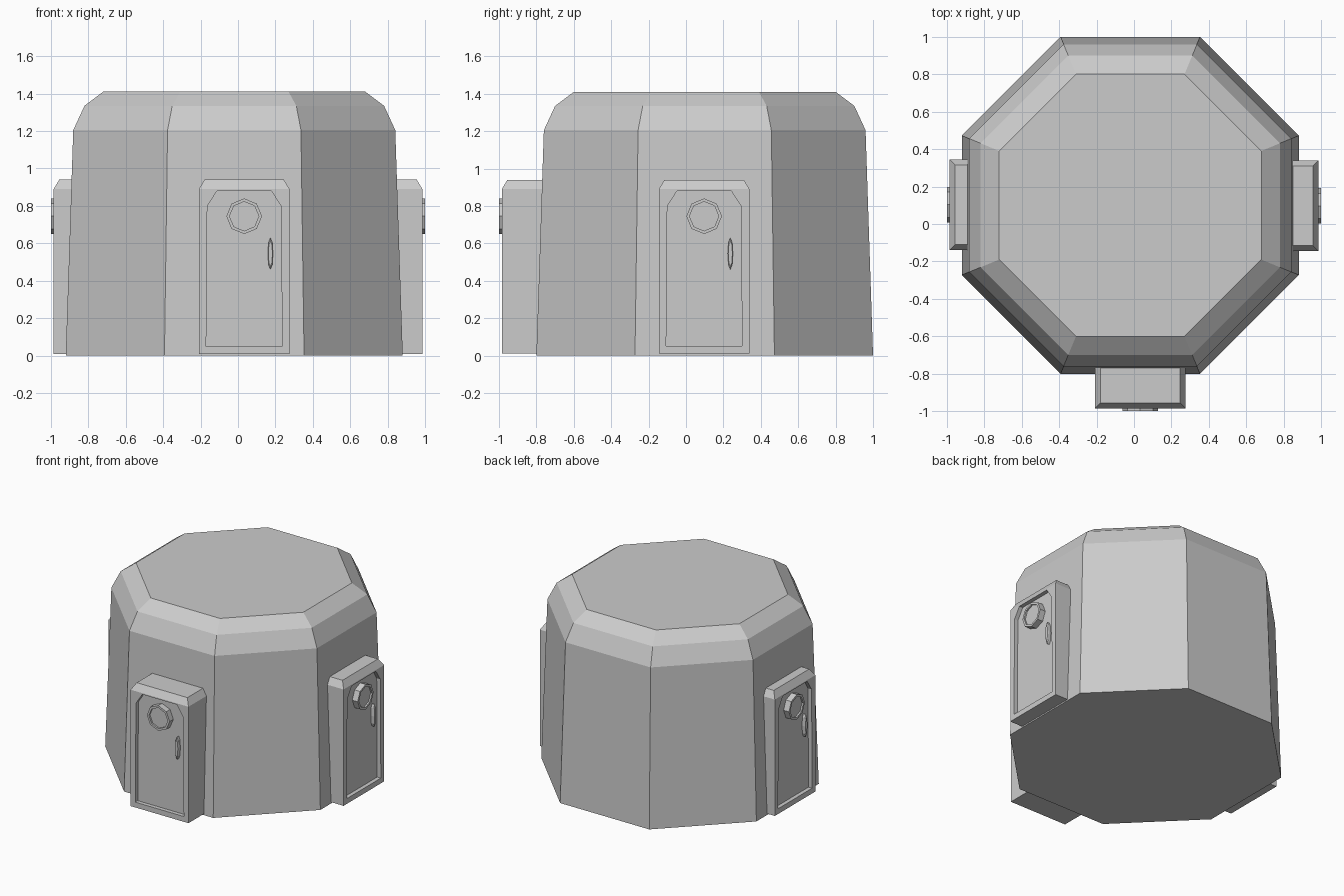
import bpy, bmesh
from math import cos, sin, pi, radians

if "Cube" in bpy.data.objects:
    bpy.data.objects.remove(bpy.data.objects["Cube"])


def loft(name, loops, location=(0, 0, 0), angle=0):
    """Bridge equal-sized point loops and cap both ends."""
    bm = bmesh.new()
    rings = [[bm.verts.new(p) for p in loop] for loop in loops]
    n = len(rings[0])
    for a, b in zip(rings, rings[1:]):
        for i in range(n):
            j = (i + 1) % n
            bm.faces.new((a[i], a[j], b[j], b[i]))
    bm.faces.new(rings[0][::-1])
    bm.faces.new(rings[-1])
    bmesh.ops.remove_doubles(bm, verts=bm.verts, dist=0.0005)
    bmesh.ops.recalc_face_normals(bm, faces=bm.faces)
    mesh = bpy.data.meshes.new(name)
    bm.to_mesh(mesh)
    bm.free()
    obj = bpy.data.objects.new(name, mesh)
    obj.location = location
    obj.rotation_euler.z = radians(angle)
    bpy.context.collection.objects.link(obj)
    return obj


def at_depth(outline, y):
    return [(x, y, z) for x, z in outline]


def octagon(radius, phase=0.0):
    return [(radius * cos(phase + i * pi / 4), radius * sin(phase + i * pi / 4))
            for i in range(8)]


# Tapered eight-sided body with a two-step bevelled roof
body = [(0.90, 0), (0.86, 1.205), (0.80, 1.335), (0.70, 1.41)]
loft("hut_body", [[(x, y, z) for x, y in octagon(a / cos(pi / 8), pi / 8)]
                  for a, z in body], (-0.02, 0.10, 0))


def doorway(side, location, angle, depth):
    # Frame: hipped top edge, recessed door panel with clipped corners
    w, c = 0.242, 0.03
    section = [(-w, 0.01), (w, 0.01), (w, 0.89), (w - c, 0.94), (c - w, 0.94), (-w, 0.89)]
    front = [(-w, 0.01), (w, 0.01), (w, 0.89), (w, 0.89), (-w, 0.89), (-w, 0.89)]
    panel = [(-0.203, 0.05), (0.203, 0.05), (0.197, 0.80), (0.145, 0.88),
             (-0.145, 0.88), (-0.197, 0.80)]
    loft(side + "_door_frame", [at_depth(section, depth), at_depth(section, c),
                                at_depth(front, 0), at_depth(panel, 0),
                                at_depth(panel, 0.03)], location, angle)

    # Porthole: eight-sided rim around a sunken pane
    steps = [(0.095, 0.03), (0.095, -0.015), (0.078, -0.015), (0.078, -0.003)]
    loft(side + "_porthole", [at_depth([(x, z + 0.745) for x, z in octagon(r)], y)
                              for r, y in steps], location, angle)

    # Handle: slim pointed lens
    lens = [(0.014 * cos(i * pi / 4), 0.085 * sin(i * pi / 4)) for i in range(8)]
    loft(side + "_door_handle", [at_depth([(x * s + 0.14, z * s + 0.545) for x, z in lens], y)
                                 for s, y in ((1, 0.03), (1, 0.008), (0.8, 0.003))],
         location, angle)


doorway("front", (0.033, -0.985, 0), 0, 0.22)
doorway("right", (0.985, 0.097, 0), 90, 0.14)
doorway("left", (-0.985, 0.103, 0), -90, 0.10)
